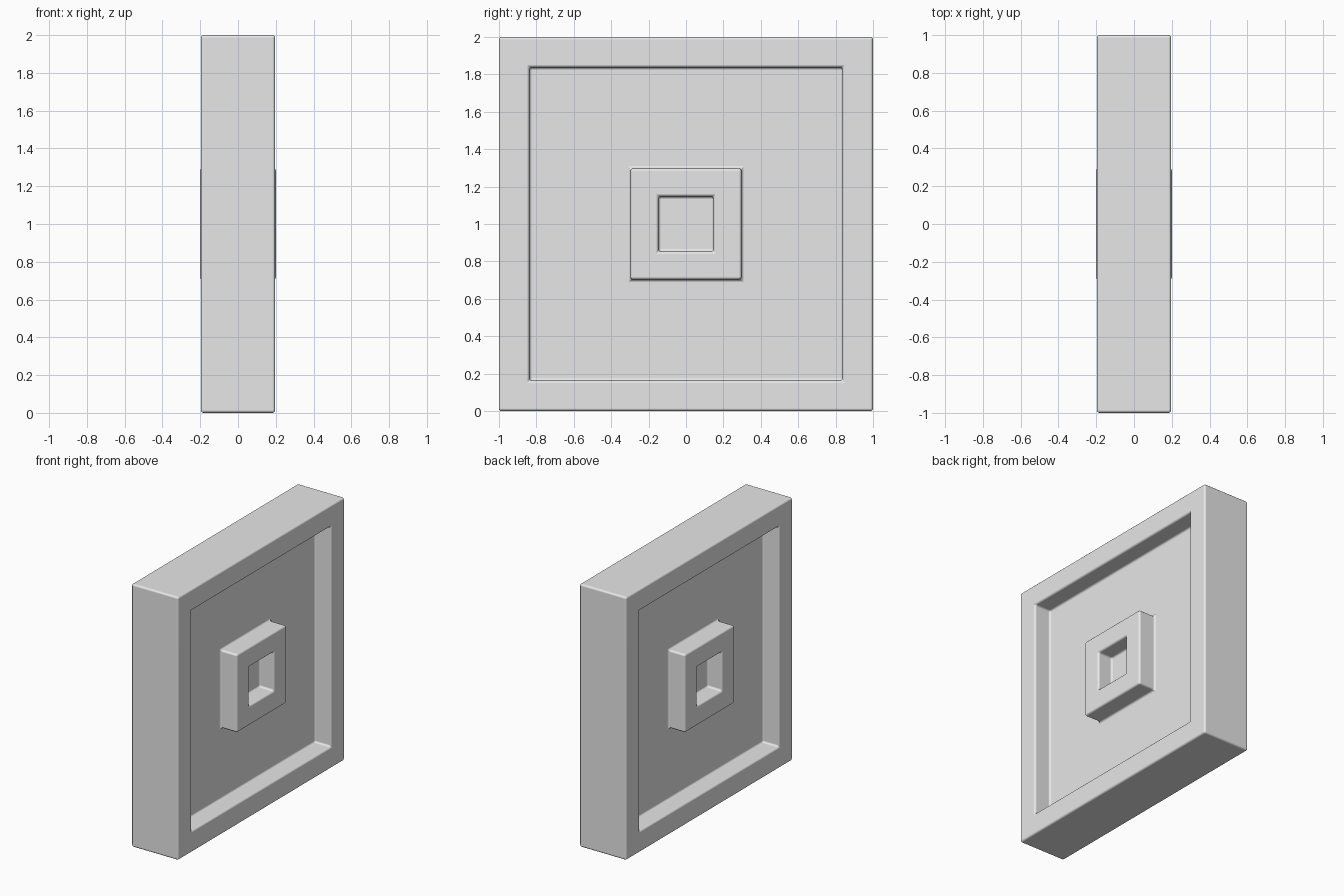
import bpy, bmesh
from mathutils import Vector

if "Cube" in bpy.data.objects:
    bpy.data.objects.remove(bpy.data.objects["Cube"], do_unlink=True)

# Plain grey material
grey = bpy.data.materials.new("light grey")
grey.use_nodes = True
grey.diffuse_color = (0.8, 0.8, 0.8, 1)
grey.node_tree.nodes["Principled BSDF"].inputs["Base Color"].default_value = grey.diffuse_color

FRONT = 0.197      # half thickness of the frame
# Square steps on each side: half size, then height of the step from the centre plane
STEPS = [(0.837, 0.06), (0.297, 0.2), (0.147, 0.078)]

bm = bmesh.new()
bmesh.ops.create_cube(bm, size=2)
bmesh.ops.scale(bm, verts=bm.verts, vec=(FRONT, 1, 1))

# Recessed panel, raised block and square socket on both broad sides
for side in (1, -1):
    face = next(f for f in bm.faces if f.normal.x * side > 0.9)
    half = 1
    for size, height in STEPS:
        bmesh.ops.inset_region(bm, faces=[face], thickness=half - size, use_even_offset=True)
        inner = bmesh.ops.extrude_face_region(bm, geom=[face])["geom"]
        bmesh.ops.delete(bm, geom=[face], context='FACES_ONLY')
        face = next(g for g in inner if isinstance(g, bmesh.types.BMFace))
        for v in face.verts:
            v.co.x = side * height
        half = size

bmesh.ops.translate(bm, verts=bm.verts, vec=Vector((0, 0, 1)))
bmesh.ops.recalc_face_normals(bm, faces=bm.faces)
mesh = bpy.data.meshes.new("framed_panel")
bm.to_mesh(mesh)
bm.free()
mesh.materials.append(grey)
panel = bpy.data.objects.new("framed_panel", mesh)
bpy.context.collection.objects.link(panel)

# Softly rounded edges
bevel = panel.modifiers.new("rounded_edges", 'BEVEL')
bevel.width = 0.015
bevel.segments = 3
bevel.limit_method = 'ANGLE'
bevel.harden_normals = True

bpy.context.view_layer.objects.active = panel
panel.select_set(True)
bpy.ops.object.shade_smooth()
